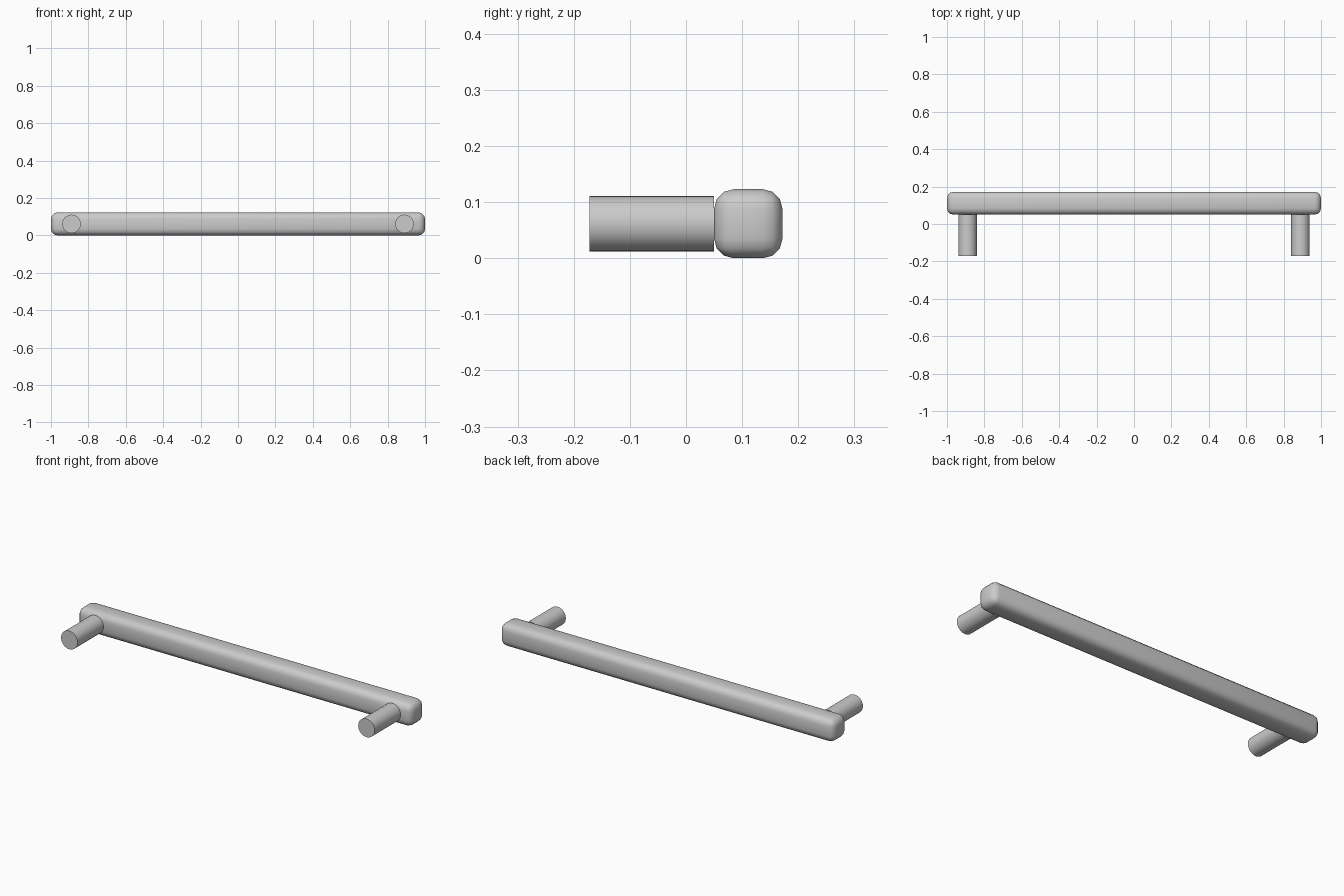
import bpy
import math

if "Cube" in bpy.data.objects:
    bpy.data.objects.remove(bpy.data.objects["Cube"])

BAR_Y0, BAR_Y1, BAR_H = 0.05, 0.172, 0.123
POST_FRONT, POST_R, POST_X = -0.172, 0.0495, 0.89


def smooth(obj, angle):
    bpy.ops.object.select_all(action='DESELECT')
    obj.select_set(True)
    bpy.context.view_layer.objects.active = obj
    bpy.ops.object.shade_smooth_by_angle(angle=math.radians(angle))


# Grip bar: long box with rounded edges
bpy.ops.mesh.primitive_cube_add(size=1, location=(0, (BAR_Y0 + BAR_Y1) / 2, BAR_H / 2))
bar = bpy.context.object
bar.name = "grip_bar"
bar.scale = (2, BAR_Y1 - BAR_Y0, BAR_H)
bpy.ops.object.transform_apply(location=False, rotation=False, scale=True)
bevel = bar.modifiers.new("rounded_edges", 'BEVEL')
bevel.width = 0.035
bevel.segments = 3
bpy.ops.object.modifier_apply(modifier=bevel.name)
smooth(bar, 40)

# Mounting posts: round pegs at both ends, butting against the bar
for side, name in ((-1, "left_post"), (1, "right_post")):
    bpy.ops.mesh.primitive_cylinder_add(
        vertices=32, radius=POST_R, depth=BAR_Y0 - POST_FRONT,
        location=(side * POST_X, (BAR_Y0 + POST_FRONT) / 2, BAR_H / 2),
        rotation=(math.pi / 2, 0, 0))
    post = bpy.context.object
    post.name = name
    smooth(post, 40)
